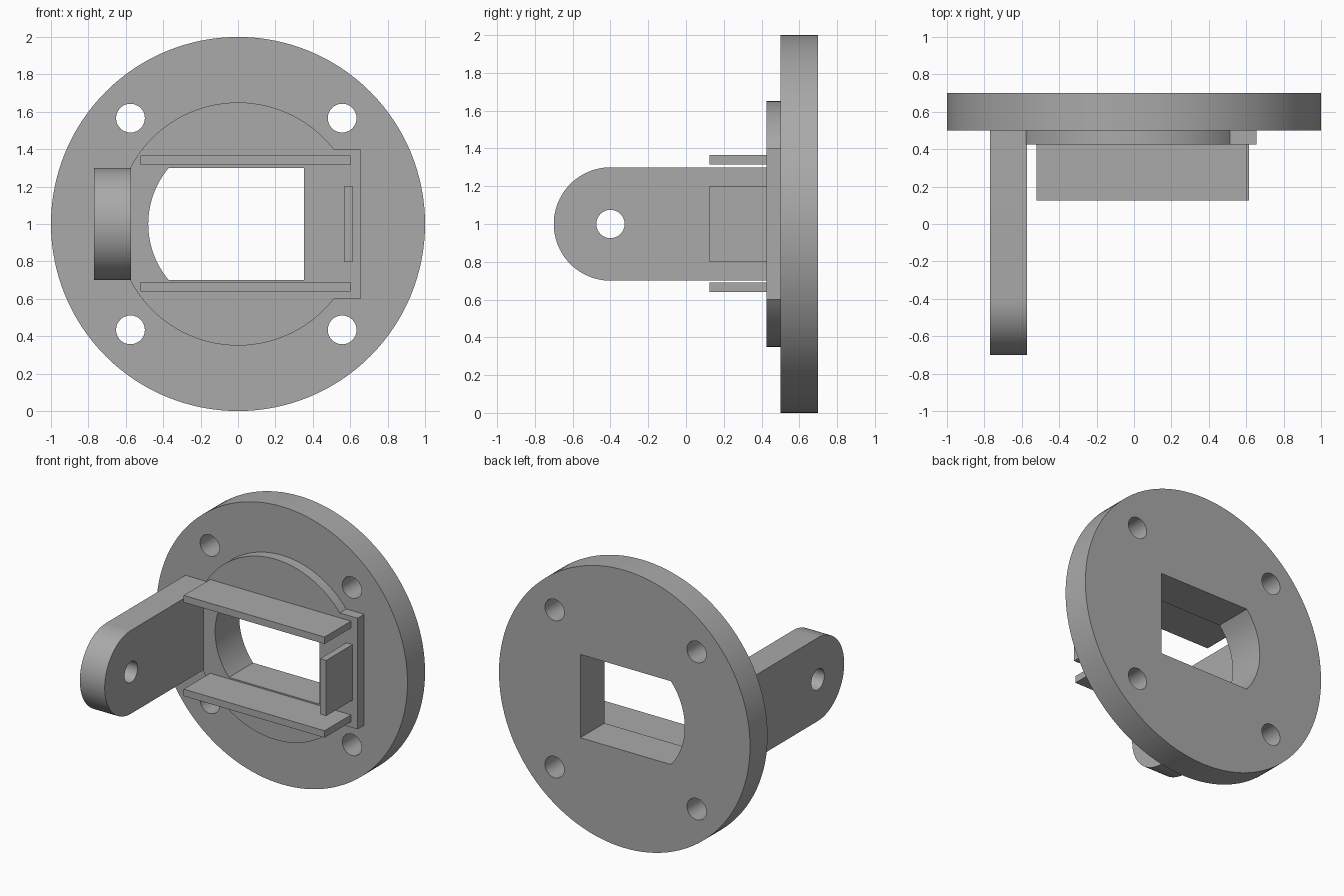
import bpy, bmesh, math
from mathutils import Vector

if "Cube" in bpy.data.objects:
    bpy.data.objects.remove(bpy.data.objects["Cube"])

grey = bpy.data.materials.new("steel_grey")
grey.diffuse_color = (0.4, 0.4, 0.4, 1)
grey.use_nodes = True
grey.node_tree.nodes["Principled BSDF"].inputs["Base Color"].default_value = grey.diffuse_color


def arc(cx, cz, r, a0, a1, n):
    """Points on an arc, angles in degrees, both ends included."""
    return [(cx + r * math.cos(math.radians(a0 + (a1 - a0) * i / n)),
             cz + r * math.sin(math.radians(a0 + (a1 - a0) * i / n))) for i in range(n + 1)]


def circle(cx, cz, r, n):
    return arc(cx, cz, r, 0, 360, n)[:-1]


def rect(x0, x1, z0, z1):
    return [(x0, z0), (x1, z0), (x1, z1), (x0, z1)]


def prism(name, loops, start, end, axis="Y"):
    """Fill an outline with holes (first loop is the outside) and extrude it along Y or X."""
    bm = bmesh.new()
    for loop in loops:
        vs = [bm.verts.new((a, start, b) if axis == "Y" else (start, a, b)) for a, b in loop]
        for i, v in enumerate(vs):
            bm.edges.new((v, vs[(i + 1) % len(vs)]))
    bmesh.ops.triangle_fill(bm, edges=bm.edges[:], use_beauty=True)
    new = bmesh.ops.extrude_face_region(bm, geom=bm.faces[:], use_keep_orig=True)["geom"]
    d = end - start
    bmesh.ops.translate(bm, verts=[g for g in new if isinstance(g, bmesh.types.BMVert)],
                        vec=Vector((0, d, 0) if axis == "Y" else (d, 0, 0)))
    bmesh.ops.recalc_face_normals(bm, faces=bm.faces[:])
    mesh = bpy.data.meshes.new(name)
    bm.to_mesh(mesh)
    bm.free()
    mesh.materials.append(grey)
    ob = bpy.data.objects.new(name, mesh)
    bpy.context.collection.objects.link(ob)
    bpy.ops.object.select_all(action="DESELECT")
    ob.select_set(True)
    bpy.context.view_layer.objects.active = ob
    bpy.ops.object.shade_smooth_by_angle(angle=math.radians(30))
    return ob


# Central opening: straight right side, curved left side
half = math.degrees(math.asin(0.3 / 0.464))
opening = [(0.352, 0.7), (0.352, 1.3)] + arc(-0.016, 1, 0.464, 180 - half, 180 + half, 24)

# Round flange with four bolt holes
bolts = [circle(-0.009 + sx * 0.566, 1 + sz * 0.566, 0.077, 32) for sx in (-1, 1) for sz in (-1, 1)]
prism("flange", [circle(0, 1, 1, 128), opening] + bolts, 0.5, 0.7)

# Raised boss: circle flattened beside the arm, with a square tab on the right
tab = math.degrees(math.asin(0.4 / 0.65))
flat = math.degrees(math.asin(0.3 / 0.65))
boss = ([(0.655, 0.6), (0.655, 1.4)]
        + arc(0, 1, 0.65, tab, 180 - flat, 48)
        + arc(0, 1, 0.65, 180 + flat, 360 - tab, 48))
prism("boss", [boss, opening], 0.425, 0.5)

# Guide rails above and below the opening, and the end stop
for name, z in (("upper_rail", 1.34), ("lower_rail", 0.665)):
    prism(name, [rect(-0.52, 0.602, z - 0.025, z + 0.025)], 0.125, 0.425)
prism("end_stop", [rect(0.567, 0.615, 0.8, 1.2)], 0.125, 0.425)

# Side arm with rounded tip and pivot hole
arm = [(0.5, 0.7), (0.5, 1.3)] + arc(-0.4, 1, 0.3, 90, 270, 48)
prism("pivot_arm", [arm, circle(-0.4, 1, 0.075, 32)], -0.77, -0.572, axis="X")
